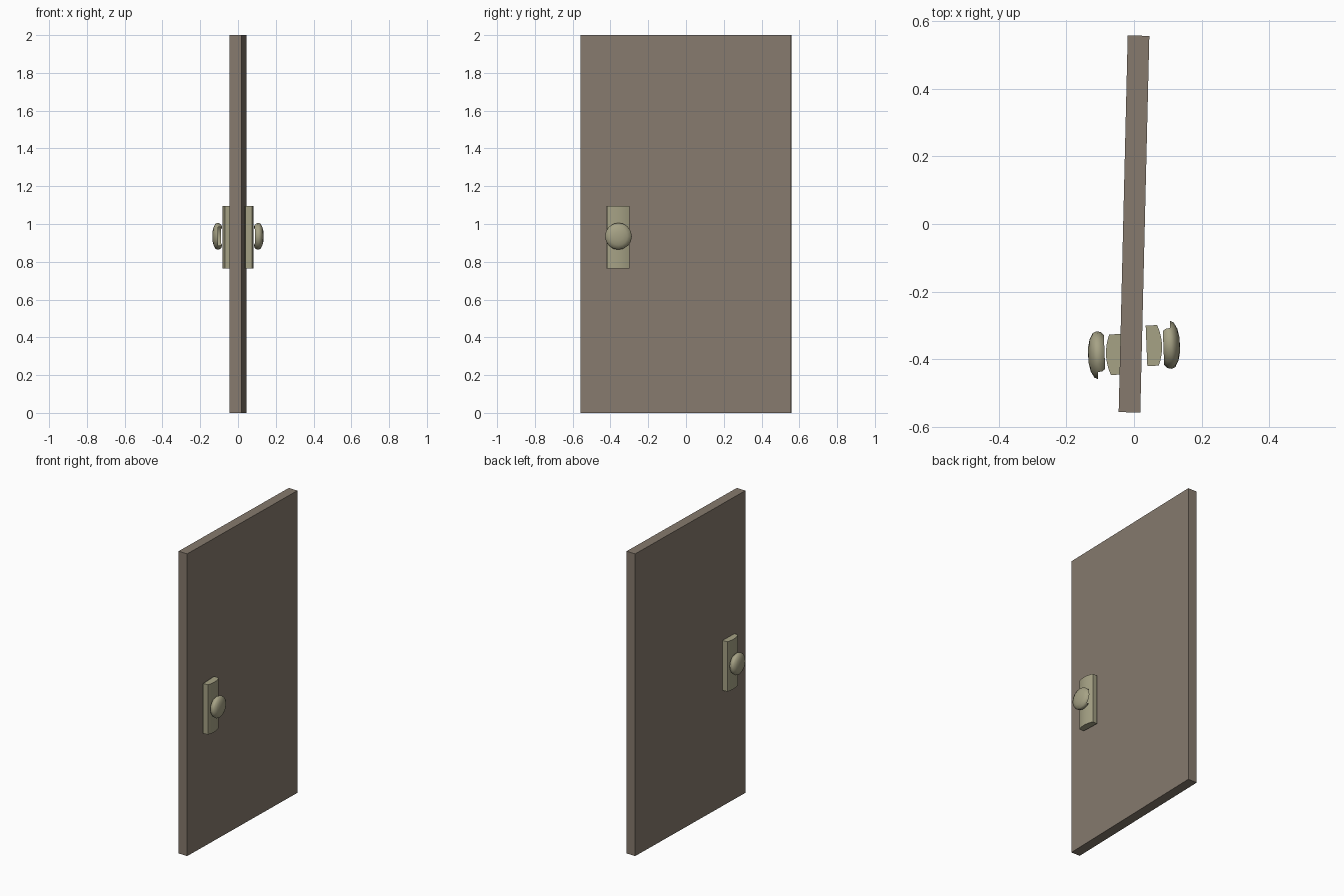
import bpy, bmesh, math
from mathutils import Matrix, Vector

if "Cube" in bpy.data.objects:
    bpy.data.objects.remove(bpy.data.objects["Cube"])


def material(name, rgb):
    m = bpy.data.materials.new(name)
    m.diffuse_color = (*rgb, 1)
    m.use_nodes = True
    m.node_tree.nodes["Principled BSDF"].inputs["Base Color"].default_value = m.diffuse_color
    return m


WOOD = material("brown_wood", (0.24, 0.195, 0.155))
BRASS = material("dull_brass", (0.38, 0.36, 0.235))


def finish(name, bm, mat, matrix, smooth=True):
    bmesh.ops.transform(bm, matrix=matrix, verts=bm.verts)
    me = bpy.data.meshes.new(name)
    bm.to_mesh(me)
    bm.free()
    me.materials.append(mat)
    ob = bpy.data.objects.new(name, me)
    bpy.context.collection.objects.link(ob)
    if smooth:
        bpy.context.view_layer.objects.active = ob
        ob.select_set(True)
        bpy.ops.object.shade_smooth_by_angle(angle=math.radians(40))
        ob.select_set(False)


# Door slab, slightly ajar
bm = bmesh.new()
bmesh.ops.create_cube(bm, size=1, matrix=Matrix.Diagonal((0.064, 1.115, 2, 1)))
finish("door_slab", bm, WOOD,
       Matrix.Translation((0, 0, 1)) @ Matrix.Rotation(-0.024, 4, 'Z'), False)


# Backplate: upright bar with a gently bowed front
def plate(name, matrix):
    bm = bmesh.new()
    outline = [(0.037, -0.06)]
    for i in range(9):
        t = -1 + i / 4
        outline.append((0.083 - 0.012 * t * t, 0.06 * t))
    outline.append((0.037, 0.06))
    face = bm.faces.new([bm.verts.new((x, y, 0.765)) for x, y in outline])
    top = bmesh.ops.extrude_face_region(bm, geom=[face])["geom"]
    bmesh.ops.translate(bm, vec=(0, 0, 0.33),
                        verts=[v for v in top if isinstance(v, bmesh.types.BMVert)])
    bmesh.ops.recalc_face_normals(bm, faces=bm.faces)
    finish(name, bm, BRASS, matrix)


# Knob: hollow turned shell with an open notch on one side
def knob(name, matrix):
    bm = bmesh.new()
    n = 16
    profile = [(0.087, 0.059), (0.096, 0.068), (0.109, 0.071),
               (0.12, 0.066), (0.13, 0.047), (0.135, 0.024)]
    rings = []
    for x, r in profile:
        rings.append([bm.verts.new((x, r * math.cos(2 * math.pi * i / n),
                                    0.935 + r * math.sin(2 * math.pi * i / n)))
                      for i in range(n)])
    for k in range(len(rings) - 1):
        for i in range(n):
            if k < 2 and i in (0, 1, n - 1, n - 2):
                continue
            j = (i + 1) % n
            bm.faces.new((rings[k][i], rings[k][j], rings[k + 1][j], rings[k + 1][i]))
    tip = bm.verts.new((0.136, 0, 0.935))
    for i in range(n):
        bm.faces.new((rings[-1][i], rings[-1][(i + 1) % n], tip))
    bmesh.ops.delete(bm, geom=[v for v in bm.verts if not v.link_faces], context='VERTS')
    bmesh.ops.recalc_face_normals(bm, faces=bm.faces)
    if sum((f.normal.x for f in bm.faces)) < 0:
        bmesh.ops.reverse_faces(bm, faces=bm.faces)
    finish(name, bm, BRASS, matrix)


# The same handle set on both sides, turned half a revolution
for side, turn, y in (("right", 0, -0.362), ("left", math.pi, -0.384)):
    place = Matrix.Translation((0, y, 0)) @ Matrix.Rotation(turn + 0.04, 4, 'Z')
    plate(side + "_backplate", place)
    knob(side + "_knob", place)
